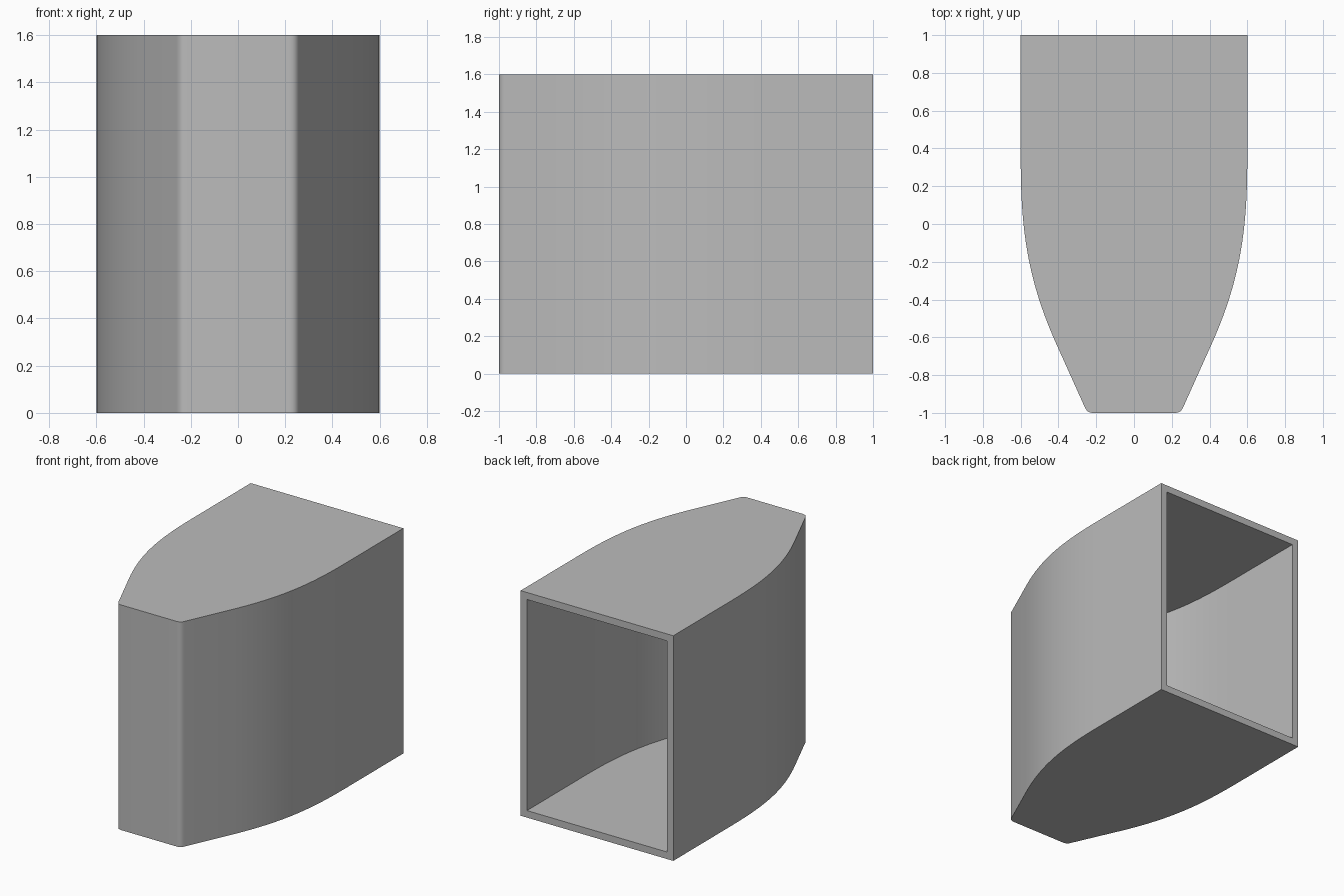
import bpy
import bmesh
from math import radians
from mathutils import Vector
from mathutils.geometry import interpolate_bezier

cube = bpy.data.objects.get("Cube")
if cube:
    bpy.data.objects.remove(cube, do_unlink=True)

HEIGHT, WALL = 1.6, 0.05

# Single grey material
grey = bpy.data.materials.new("plain grey")
grey.use_nodes = True
colour = (0.5, 0.5, 0.5, 1)
grey.diffuse_color = colour
grey.node_tree.nodes["Principled BSDF"].inputs["Base Color"].default_value = colour


def curve(points, count):
    return interpolate_bezier(*[Vector(p) for p in points], count)


def inset(points):
    """Shift an open half profile inwards by the wall thickness."""
    result = []
    for i, p in enumerate(points):
        t = (points[min(i + 1, len(points) - 1)] - points[max(i - 1, 0)]).normalized()
        result.append(p + Vector((-t.y, t.x)) * WALL)
    return result


def mirrored(half):
    """Full outline, running from the back left round the nose to the back right."""
    return half[::-1] + [Vector((-p.x, p.y)) for p in half]


# Half profiles: rounded nose corner, straight taper, bulging flank, straight back
corner = curve([(0.215, -1), (0.237, -1), (0.25, -0.993), (0.26, -0.971)], 7)
flank = curve([(0.4, -0.66), (0.575, -0.28), (0.6, 0), (0.6, 0.37)], 32)
outer = mirrored(corner + flank + [Vector((0.6, 1))])
inner = mirrored([Vector((0.215, -1 + WALL))] + inset(flank)
                 + [Vector((0.6 - WALL, 1))])

bm = bmesh.new()


def shell(outline, low, high, inside):
    """Floor, roof and side walls of one skin, left open at the back."""
    bottom = [bm.verts.new((p.x, p.y, low)) for p in outline]
    top = [bm.verts.new((p.x, p.y, high)) for p in outline]
    faces = [bm.faces.new(bottom), bm.faces.new(top[::-1])]
    for i in range(len(outline) - 1):
        faces.append(bm.faces.new((bottom[i + 1], bottom[i], top[i], top[i + 1])))
    if inside:
        bmesh.ops.reverse_faces(bm, faces=faces)
    return [bottom[0], bottom[-1], top[-1], top[0]]


outside_rim = shell(outer, 0, HEIGHT, False)
inside_rim = shell(inner, WALL, HEIGHT - WALL, True)

# Flat rim round the back opening
for i in range(4):
    j = (i + 1) % 4
    bm.faces.new((outside_rim[i], outside_rim[j], inside_rim[j], inside_rim[i]))
bmesh.ops.recalc_face_normals(bm, faces=bm.faces)

mesh = bpy.data.meshes.new("hollow_housing")
bm.to_mesh(mesh)
bm.free()
mesh.materials.append(grey)
housing = bpy.data.objects.new("hollow_housing", mesh)
bpy.context.collection.objects.link(housing)

# Smooth flanks with crisp rims
bpy.ops.object.select_all(action="DESELECT")
housing.select_set(True)
bpy.context.view_layer.objects.active = housing
bpy.ops.object.shade_smooth_by_angle(angle=radians(30))
